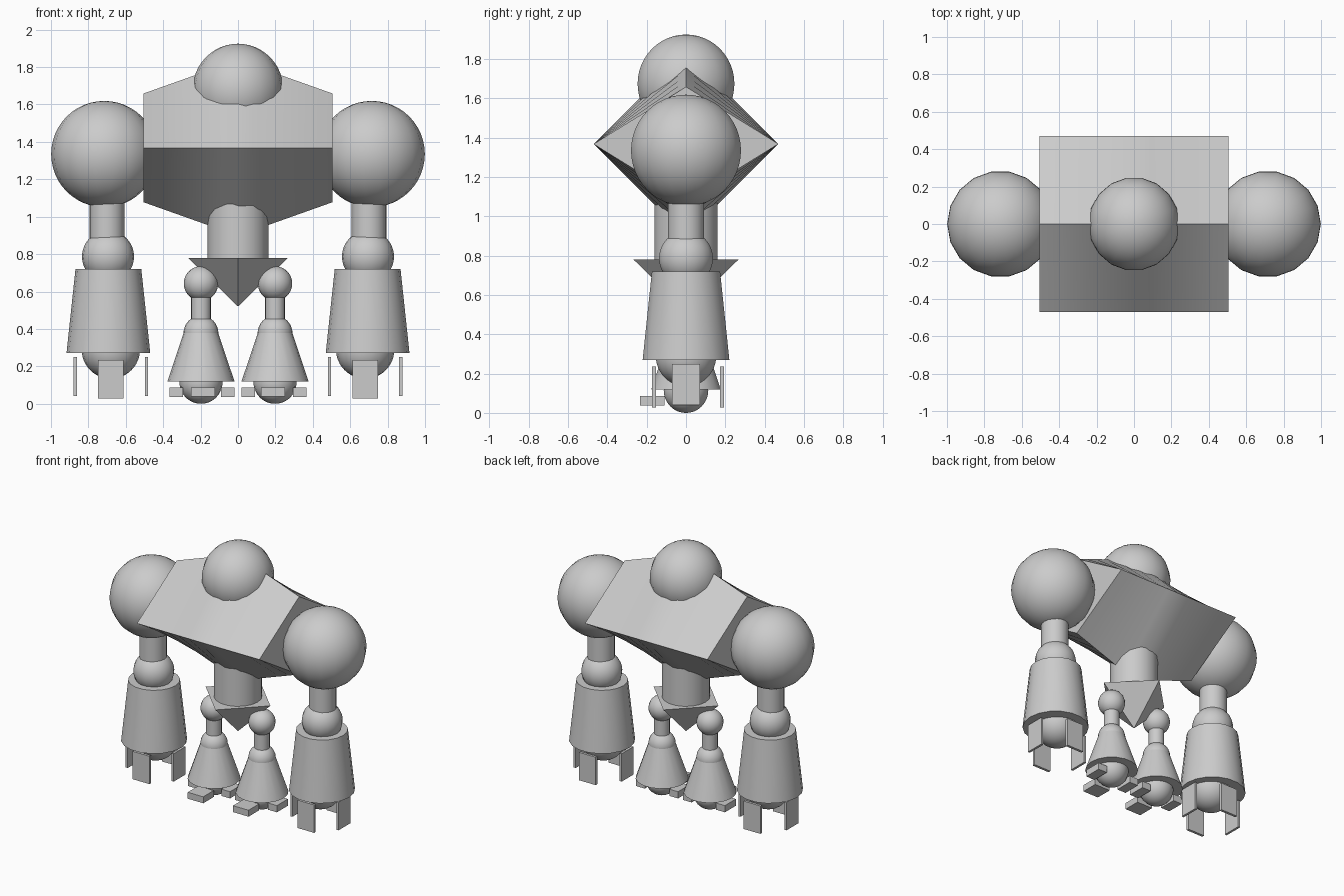
import bpy
import bmesh
import math
from mathutils import Matrix, Vector

if "Cube" in bpy.data.objects:
    bpy.data.objects.remove(bpy.data.objects["Cube"], do_unlink=True)

grey = bpy.data.materials.new("plain_grey")
grey.use_nodes = True
grey.diffuse_color = (0.6, 0.6, 0.6, 1)
grey.node_tree.nodes["Principled BSDF"].inputs["Base Color"].default_value = (0.6, 0.6, 0.6, 1)

SIDES = 18
TURN = Matrix.Rotation(math.pi / 2, 4, "Z")


def finish(name, bm, location=(0, 0, 0)):
    bmesh.ops.recalc_face_normals(bm, faces=bm.faces)
    mesh = bpy.data.meshes.new(name)
    bm.to_mesh(mesh)
    bm.free()
    mesh.materials.append(grey)
    mesh.shade_smooth()
    mesh.set_sharp_from_angle(angle=math.radians(32))
    obj = bpy.data.objects.new(name, mesh)
    obj.location = location
    bpy.context.collection.objects.link(obj)
    return obj


def ball(name, location, radius):
    bm = bmesh.new()
    bmesh.ops.create_uvsphere(bm, u_segments=SIDES, v_segments=24, radius=radius, matrix=TURN)
    return finish(name, bm, location)


def drum(name, x, bottom, top, r_bottom, r_top, sides=SIDES):
    bm = bmesh.new()
    bmesh.ops.create_cone(bm, cap_ends=True, segments=sides, radius1=r_bottom,
                          radius2=r_top, depth=top - bottom, matrix=TURN)
    return finish(name, bm, (x, 0, (bottom + top) / 2))


def block(name, location, size):
    bm = bmesh.new()
    bmesh.ops.create_cube(bm, size=1, matrix=Matrix.Diagonal(Vector(size)).to_4x4())
    return finish(name, bm, location)


# Torso: diamond sections along x, tallest in the middle
bm = bmesh.new()
rings = []
for i in range(13):
    x = -0.505 + 1.01 * i / 12
    h = 0.47 - 0.355 * abs(x)
    section = [(-0.47, 0), (0, h), (0.47, 0), (0, -h)]
    rings.append([bm.verts.new((x, y, z)) for y, z in section])
for a, b in zip(rings, rings[1:]):
    for k in range(4):
        n = (k + 1) % 4
        bm.faces.new((a[k], a[n], b[n], b[k]))
bm.faces.new(rings[0])
bm.faces.new(rings[-1])
finish("torso", bm, (0, 0, 1.368))

# Head, waist and pointed pelvis
head = ball("head", (0, 0, 1.675), 0.25)
head.scale.x = 0.975
drum("waist", 0, 0.77, 1.2, 0.163, 0.163)
drum("pelvis", 0, 0.52, 0.78, 0, 0.267, sides=4)

for side, s in (("left", 1), ("right", -1)):
    # Arm
    ball(side + "_shoulder", (s * 0.715, 0, 1.335), 0.284)
    drum(side + "_upper_arm", s * 0.7, 0.8, 1.2, 0.093, 0.093)
    ball(side + "_elbow", (s * 0.695, 0, 0.787), 0.139)
    drum(side + "_forearm", s * 0.693, 0.27, 0.72, 0.224, 0.176)
    ball(side + "_hand", (s * 0.68, 0, 0.29), 0.156)
    # Four flat fingers around the hand
    for name, d in (("outer", s), ("inner", -s)):
        block(f"{side}_{name}_finger", (s * 0.68 + d * 0.19, 0, 0.145), (0.017, 0.14, 0.208))
    for name, y in (("front", -0.163), ("back", 0.183)):
        block(f"{side}_{name}_finger", (s * 0.68, y, 0.131), (0.138, 0.019, 0.208))

    # Leg
    hip = s * 0.198
    ball(side + "_hip", (hip, 0, 0.643), 0.092)
    drum(side + "_thigh", hip, 0.4, 0.62, 0.053, 0.053)
    ball(side + "_knee", (hip, 0, 0.378), 0.093)
    drum(side + "_shin", hip, 0.12, 0.38, 0.179, 0.092)
    ball(side + "_foot", (hip, 0, 0.115), 0.115)
    # Three toes
    block(side + "_front_toe", (s * 0.187, -0.172, 0.062), (0.128, 0.124, 0.048))
    block(side + "_outer_toe", (s * 0.331, 0, 0.062), (0.072, 0.13, 0.05))
    block(side + "_inner_toe", (s * 0.056, 0, 0.062), (0.072, 0.13, 0.05))
